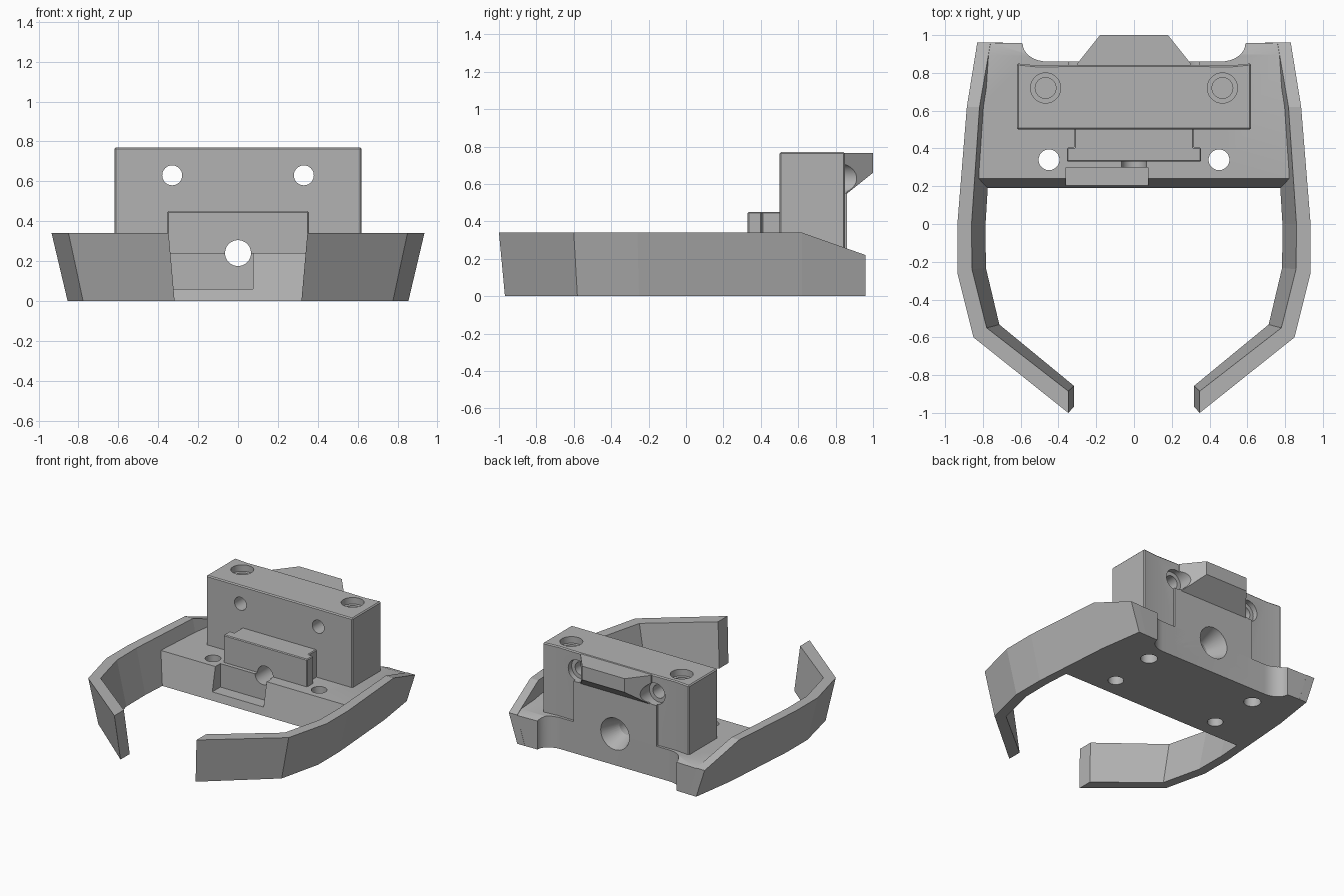
import bpy, bmesh, math
from mathutils import Matrix

cube = bpy.data.objects.get("Cube")
if cube:
    bpy.data.objects.remove(cube, do_unlink=True)

grey = bpy.data.materials.new("plain grey")
grey.use_nodes = True
colour = (0.45, 0.45, 0.45, 1)
grey.diffuse_color = colour
grey.node_tree.nodes["Principled BSDF"].inputs["Base Color"].default_value = colour


def add(name, bm):
    bmesh.ops.recalc_face_normals(bm, faces=bm.faces)
    mesh = bpy.data.meshes.new(name)
    bm.to_mesh(mesh)
    bm.free()
    mesh.materials.append(grey)
    obj = bpy.data.objects.new(name, mesh)
    bpy.context.collection.objects.link(obj)
    return obj


def loft(name, lower, upper):
    """Closed solid between two matching outlines of 3D points."""
    bm = bmesh.new()
    a = [bm.verts.new(p) for p in lower]
    b = [bm.verts.new(p) for p in upper]
    bm.faces.new(a)
    bm.faces.new(b)
    for i in range(len(a)):
        j = (i + 1) % len(a)
        bm.faces.new((a[i], a[j], b[j], b[i]))
    return add(name, bm)


def prism(name, outline, z0, z1):
    return loft(name, [(x, y, z0) for x, y in outline], [(x, y, z1) for x, y in outline])


def box(name, x0, x1, y0, y1, z0, z1):
    return prism(name, [(x0, y0), (x1, y0), (x1, y1), (x0, y1)], z0, z1)


def mirrored(half):
    """Complete an outline given as its +x half."""
    return half + [(-x, *rest) for x, *rest in reversed(half)]


def rod(x, y, z, r, length, axis="Z", r2=None):
    """Round cutter from (x, y, z) along +axis; r2 is the far radius."""
    bm = bmesh.new()
    bmesh.ops.create_cone(bm, cap_ends=True, segments=40, radius1=r,
                          radius2=r if r2 is None else r2, depth=length)
    bmesh.ops.translate(bm, verts=bm.verts, vec=(0, 0, length / 2))
    if axis == "Y":
        bmesh.ops.transform(bm, verts=bm.verts, matrix=Matrix.Rotation(-math.pi / 2, 4, "X"))
    bmesh.ops.translate(bm, verts=bm.verts, vec=(x, y, z))
    obj = add("cutter", bm)
    obj.hide_render = True
    return obj


def apply(obj, kind, **settings):
    mod = obj.modifiers.new(kind, kind)
    for key, value in settings.items():
        setattr(mod, key, value)
    bpy.context.view_layer.objects.active = obj
    bpy.ops.object.modifier_apply(modifier=mod.name)


def cut(obj, cutters):
    for c in cutters:
        apply(obj, "BOOLEAN", operation="DIFFERENCE", solver="EXACT", object=c)


# Base plate: slanted front, rear ears joined by a concave fillet
fillet = [(0.46 + 0.13 * math.sin(t), 0.96 - 0.1 * math.cos(t * 0.98))
          for t in (math.pi / 2 * i / 8 for i in range(8, -1, -1))]
low = [(0.78, 0.19), (0.8, 0.62), (0.72, 0.96)] + fillet
top = [(0.82, 0.24), (0.82, 0.62), (0.765, 0.96)] + fillet
base = loft("base_plate", [(x, y, 0) for x, y in mirrored(low)],
            [(x, y, 0.24) for x, y in mirrored(top)])
slope = loft("slope_cutter", [(-1, 0.62, 0.34), (-1, 1.2, 0.13), (-1, 1.2, 0.6)],
             [(1, 0.62, 0.34), (1, 1.2, 0.13), (1, 1.2, 0.6)])
pocket = box("pocket_cutter", -0.36, 0.075, 0.1, 0.3, 0.06, 0.4)

# Curved arms: flared wall that runs round to the open front
outer = [(0.83, 0.96, 0.22), (0.885, 0.62, 0.34), (0.935, 0, 0.34),
         (0.935, -0.26, 0.34), (0.85, -0.6, 0.34), (0.348, -1, 0.34)]
inner = [(0.76, 0.96, 0.22), (0.818, 0.62, 0.34), (0.86, 0, 0.34),
         (0.858, -0.24, 0.34), (0.78, -0.55, 0.34), (0.348, -0.885, 0.34)]


def foot(p):
    return (p[0] * 0.914, p[1] * (0.968 if p[1] < 0 else 1), 0)


for side, name in ((1, "left_arm"), (-1, "right_arm")):
    bm = bmesh.new()
    rings = []
    for o, i in zip(outer, inner):
        rings.append([bm.verts.new((p[0] * side, p[1], p[2])) for p in (o, i, foot(i), foot(o))])
    for a, b in zip(rings, rings[1:]):
        for k in range(4):
            bm.faces.new((a[k], a[k - 1], b[k - 1], b[k]))
    bm.faces.new(rings[0])
    bm.faces.new(rings[-1])
    add(name, bm)

# Upright block with softened edges
block = prism("upper_block", mirrored([(0.62, 0.5), (0.62, 0.85), (0.5, 0.838), (0.34, 0.842)]),
              0.2, 0.77)
apply(block, "BEVEL", width=0.008, segments=1, limit_method="ANGLE")

# Rear rib and overhanging bump behind the block
rib = box("rear_rib", -0.35, 0.35, 0.7, 0.86, 0.1, 0.57)
bm = bmesh.new()
for s in (-1, 1):
    for p in ((0.3, 0.8, 0.765), (0.3, 0.85, 0.765), (0.18, 1, 0.765), (0.18, 1, 0.66),
              (0.3, 0.85, 0.54), (0.3, 0.8, 0.54)):
        bm.verts.new((p[0] * s, p[1], p[2]))
bmesh.ops.convex_hull(bm, input=bm.verts)
bump = add("rear_bump", bm)

# T-shaped tongue in front of the block
tongue = prism("clamp_tongue", mirrored([(0.355, 0.33), (0.355, 0.405), (0.315, 0.405),
                                         (0.315, 0.52)]), 0.2, 0.45)
apply(tongue, "BEVEL", width=0.006, segments=1, limit_method="ANGLE")

# Holes
bore = [rod(0, 0.1, 0.24, 0.065, 1, "Y"), rod(0, 0.62, 0.24, 0.03, 0.25, "Y", 0.125)]
bolts, floor_holes, block_holes = [], [], []
for x in (-0.33, 0.33):
    bolts += [rod(x, 0.4, 0.63, 0.05, 0.8, "Y"), rod(x, 0.8, 0.63, 0.08, 0.4, "Y")]
for x in (-0.45, 0.45):
    floor_holes += [rod(x, 0.34, -0.1, 0.055, 0.5), rod(x * 1.04, 0.72, -0.1, 0.06, 0.27)]
    block_holes += [rod(x * 1.04, 0.72, 0.72, 0.08, 0.2), rod(x * 1.04, 0.72, 0.5, 0.055, 0.4)]

cut(base, [slope, pocket] + bore + floor_holes)
cut(block, bore + bolts + block_holes)
cut(rib, bore + bolts)
cut(bump, bolts)
cut(tongue, bore)
for c in [slope, pocket] + bore + bolts + floor_holes + block_holes:
    bpy.data.objects.remove(c, do_unlink=True)

# Smooth round walls, sharp edges elsewhere
bpy.ops.object.select_all(action="DESELECT")
for obj in (base, block, rib, bump, tongue):
    obj.select_set(True)
bpy.context.view_layer.objects.active = base
bpy.ops.object.shade_smooth_by_angle(angle=math.radians(20))
